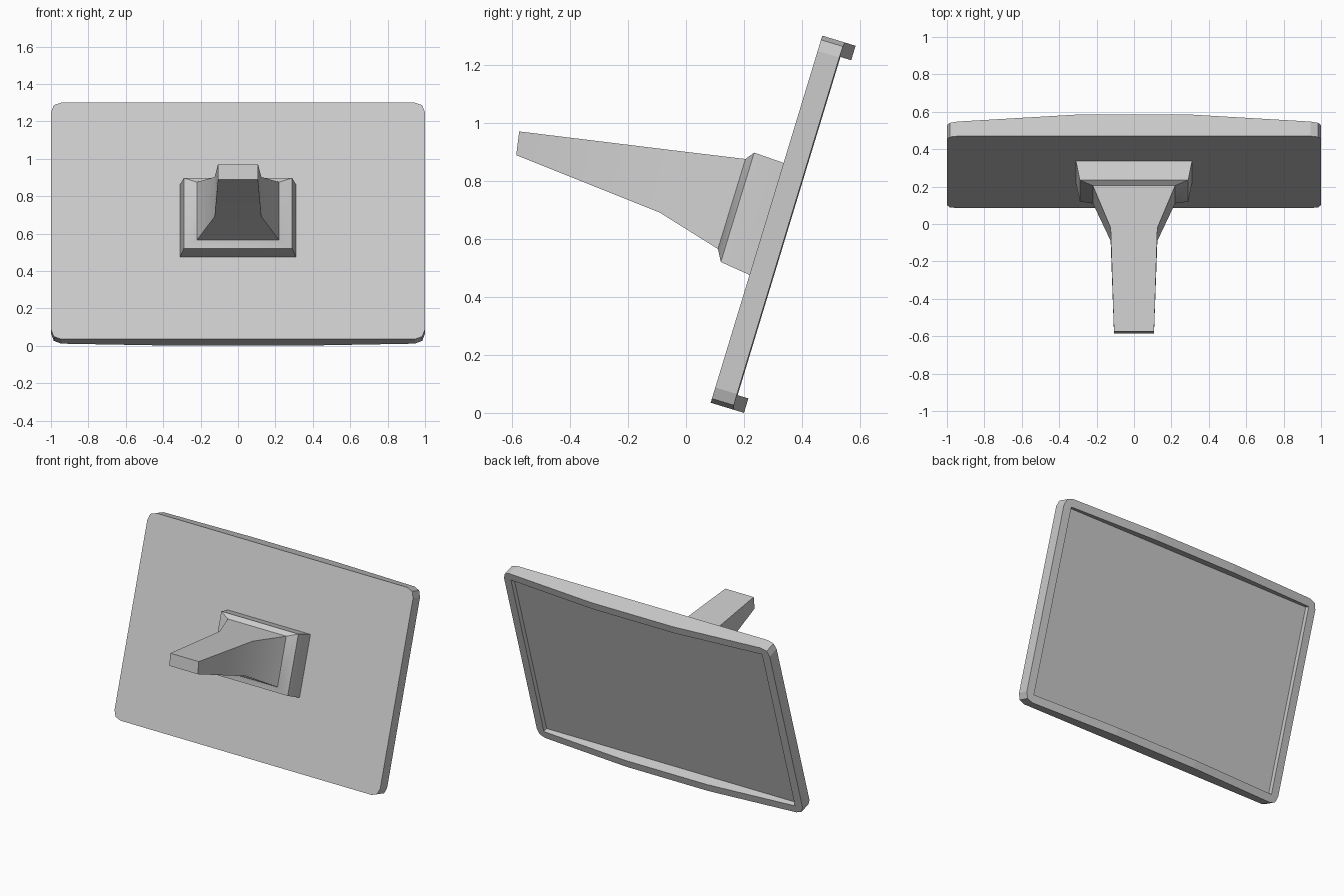
import bpy, bmesh, math
from mathutils import Vector

if "Cube" in bpy.data.objects:
    bpy.data.objects.remove(bpy.data.objects["Cube"])

# Panel frame: u runs up the tilted panel, n points out of its recessed face
ORIGIN = Vector((0, 0.085, 0.035))
U = Vector((0, 0.291, 0.957))
N = Vector((0, 0.957, -0.291))
HEIGHT = 1.322


def panel_point(x, v, depth):
    return ORIGIN + Vector((x, 0, 0)) + U * v + N * depth


def rim_depth(x):
    # rim is thickest in the middle and thins towards the sides
    return 0.12 - 0.042 * max(0, abs(x) - 0.31) / 0.69


def outline(quarter):
    # mirror a lower-right quarter outline into a full loop
    right = quarter + [(x, HEIGHT - v) for x, v in reversed(quarter)]
    return right + [(-x, v) for x, v in reversed(right)]


def loft(name, rings):
    bm = bmesh.new()
    loops = [[bm.verts.new(p) for p in ring] for ring in rings]
    for a, b in zip(loops, loops[1:]):
        for i in range(len(a)):
            j = (i + 1) % len(a)
            bm.faces.new((a[i], a[j], b[j], b[i]))
    bm.faces.new(loops[0])
    bm.faces.new(loops[-1])
    bmesh.ops.remove_doubles(bm, verts=bm.verts, dist=1e-5)
    bmesh.ops.recalc_face_normals(bm, faces=bm.faces)
    mesh = bpy.data.meshes.new(name)
    bm.to_mesh(mesh)
    bm.free()
    obj = bpy.data.objects.new(name, mesh)
    bpy.context.collection.objects.link(obj)
    return obj


# Panel: flat front, bowed rim, recessed flat face
outer = outline([(0.31, 0), (0.945, 0), (0.985, 0.015), (1, 0.055)])
inner = outline([(0.31, 0.052)] + [(0.945, 0.052)] * 3)
loft("panel", [
    [panel_point(x, v, 0) for x, v in outer],
    [panel_point(x, v, rim_depth(x)) for x, v in outer],
    [panel_point(x, v, rim_depth(x)) for x, v in inner],
    [panel_point(x, v, 0.05) for x, v in inner],
])

# Mounting arm: half width, top (y, z), bottom (y, z) from panel to tip
sections = [
    (0.31, (0.354, 0.856), (0.239, 0.469)),
    (0.31, (0.335, 0.862), (0.22, 0.475)),
    (0.29, (0.235, 0.897), (0.12, 0.52)),
    (0.22, (0.205, 0.875), (0.11, 0.565)),
    (0.125, (-0.02, 0.902), (-0.09, 0.69)),
    (0.107, (-0.575, 0.97), (-0.585, 0.888)),
]
arm = loft("mounting_arm", [
    [(-w, *top), (w, *top), (w, *bottom), (-w, *bottom)]
    for w, top, bottom in sections
])
bpy.context.view_layer.objects.active = arm
arm.select_set(True)
bpy.ops.object.shade_smooth_by_angle(angle=math.radians(35))
